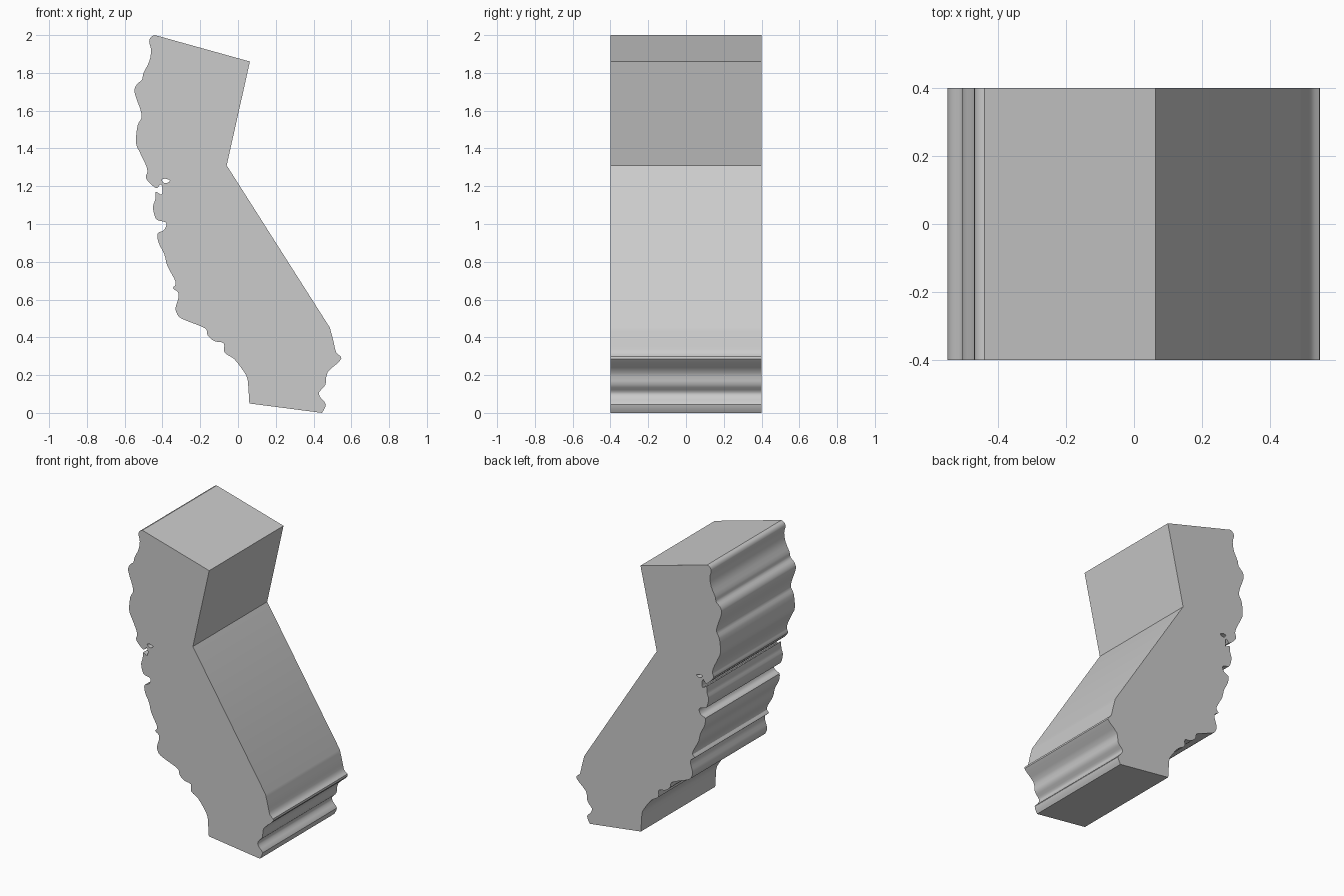
import bpy, bmesh, math
from mathutils import Vector

if "Cube" in bpy.data.objects:
    bpy.data.objects.remove(bpy.data.objects["Cube"])

DEPTH = 0.8

# wavy west side, top to bottom
west = [(-.44, 2), (-.46, 1.99), (-.47, 1.965), (-.46, 1.92), (-.47, 1.86), (-.50, 1.80),
        (-.508, 1.765), (-.535, 1.74), (-.548, 1.71), (-.54, 1.67), (-.515, 1.60), (-.512, 1.56),
        (-.532, 1.52), (-.54, 1.43), (-.52, 1.38), (-.487, 1.31), (-.48, 1.275), (-.488, 1.245),
        (-.46, 1.21), (-.43, 1.19), (-.41, 1.21), (-.40, 1.19), (-.405, 1.155), (-.435, 1.17),
        (-.438, 1.13), (-.45, 1.09), (-.44, 1.04), (-.425, 1.02), (-.385, 1.01), (-.38, .99),
        (-.395, .965), (-.425, .95), (-.42, .90), (-.39, .84), (-.375, .78), (-.337, .71),
        (-.33, .68), (-.345, .66), (-.318, .64), (-.315, .61), (-.33, .56), (-.325, .53),
        (-.30, .50), (-.20, .46), (-.167, .44), (-.16, .41), (-.125, .38), (-.075, .368),
        (-.072, .32), (-.02, .285), (.03, .22), (.05, .18), (.055, .13), (.06, .05)]
# wavy lower east side, bottom to top
east = [(.445, 0), (.465, .045), (.437, .08), (.43, .11), (.463, .15), (.475, .215),
        (.547, .285), (.52, .32), (.505, .38), (.487, .45)]
# straight upper east side
corner = [(-.06, 1.31), (.063, 1.86)]
# small slot behind the inlet
slot = [(-.405, 1.235), (-.385, 1.24), (-.36, 1.23), (-.375, 1.217), (-.395, 1.22)]


def smooth(pts, steps=3):
    """Catmull-Rom curve through an open row of points."""
    p = [Vector(q) for q in pts]
    p = [p[0]] + p + [p[-1]]
    out = []
    for a, b, c, d in zip(p, p[1:], p[2:], p[3:]):
        for i in range(steps):
            t = i / steps
            out.append(b + 0.5 * t * (c - a + t * (2*a - 5*b + 4*c - d + t * (3*(b - c) + d - a))))
    return out + [p[-1]]


# filled outline with a slot, extruded both ways
curve = bpy.data.curves.new("outline_slab", 'CURVE')
curve.dimensions = '2D'
curve.fill_mode = 'BOTH'
curve.extrude = DEPTH / 2
for loop in (smooth(west) + smooth(east) + [Vector(c) for c in corner],
             smooth(slot + slot[:1])[:-1]):
    spline = curve.splines.new('POLY')
    spline.points.add(len(loop) - 1)
    for pt, co in zip(spline.points, loop):
        pt.co = (co.x, co.y, 0, 1)
    spline.use_cyclic_u = True

slab = bpy.data.objects.new("outline_slab", curve)
bpy.context.collection.objects.link(slab)
slab.rotation_euler.x = math.pi / 2
bpy.context.view_layer.objects.active = slab
slab.select_set(True)
bpy.ops.object.convert(target='MESH')
bpy.ops.object.transform_apply(location=False, rotation=True, scale=False)

# weld caps to the walls
slab = bpy.context.object
bm = bmesh.new()
bm.from_mesh(slab.data)
bmesh.ops.remove_doubles(bm, verts=bm.verts, dist=0.0003)
bmesh.ops.recalc_face_normals(bm, faces=bm.faces)
bm.to_mesh(slab.data)
bm.free()
bpy.ops.object.shade_smooth_by_angle(angle=math.radians(30))
